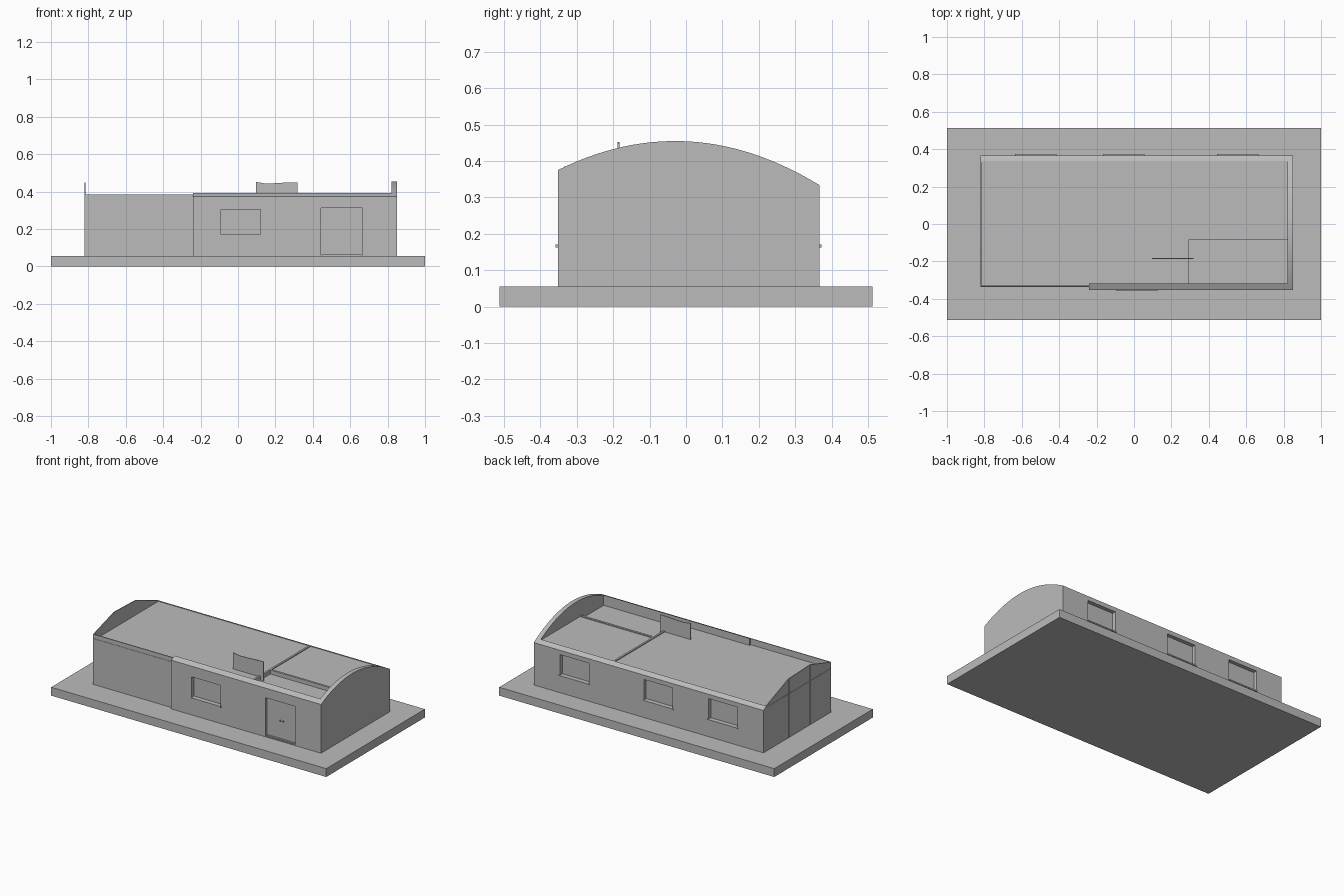
import bpy
import bmesh
from mathutils import Vector

old = bpy.data.objects.get("Cube")
if old:
    bpy.data.objects.remove(old, do_unlink=True)

grey = bpy.data.materials.new("plain_grey")
grey.use_nodes = True
grey.diffuse_color = (0.5, 0.5, 0.5, 1)
grey.node_tree.nodes["Principled BSDF"].inputs["Base Color"].default_value = (0.5, 0.5, 0.5, 1)

FLOOR = 0.055
FRONT, BACK = -0.352, 0.367
LEFT, RIGHT = -0.82, 0.85
CEIL = 0.345


def arch(y):
    """Height of the curved roof line at depth y."""
    return 0.455 - 0.77 * (y + 0.03) ** 2


def prism(name, outline, axis, start, end):
    """Extrude an outline of (across, z) points along x or y."""
    bm = bmesh.new()
    step = Vector((end - start, 0, 0)) if axis == "x" else Vector((0, end - start, 0))
    verts = [bm.verts.new((start, a, z) if axis == "x" else (a, start, z)) for a, z in outline]
    face = bm.faces.new(verts)
    out = bmesh.ops.extrude_face_region(bm, geom=[face])
    moved = [g for g in out["geom"] if isinstance(g, bmesh.types.BMVert)]
    bmesh.ops.translate(bm, verts=moved, vec=step)
    bmesh.ops.recalc_face_normals(bm, faces=bm.faces)
    mesh = bpy.data.meshes.new(name)
    bm.to_mesh(mesh)
    bm.free()
    mesh.materials.append(grey)
    obj = bpy.data.objects.new(name, mesh)
    bpy.context.collection.objects.link(obj)
    return obj


def box(name, x0, x1, y0, y1, z0, z1):
    return prism(name, [(y0, z0), (y1, z0), (y1, z1), (y0, z1)], "x", x0, x1)


def recess(wall, *bounds):
    """Cut a box-shaped recess into a wall."""
    cutter = box("cutter", *bounds)
    cutter.hide_render = True
    mod = wall.modifiers.new("recess", "BOOLEAN")
    mod.operation = "DIFFERENCE"
    mod.solver = "EXACT"
    mod.object = cutter
    bpy.context.view_layer.objects.active = wall
    bpy.ops.object.modifier_apply(modifier=mod.name)
    bpy.data.objects.remove(cutter, do_unlink=True)


# Ground slab
box("ground_slab", -1, 1, -0.512, 0.512, 0, FLOOR)

# Arched end wall
ys = [FRONT + (BACK - FRONT) * i / 28 for i in range(29)]
prism("arched_end_wall", [(BACK, FLOOR), (FRONT, FLOOR)] + [(y, arch(y)) for y in ys],
      "x", 0.82, RIGHT)


# Long walls, their tops following the roof curve
def long_wall(name, y0, y1, x0):
    return prism(name, [(y0, FLOOR), (y1, FLOOR), (y1, arch(y1)), (y0, arch(y0))], "x", x0, 0.82)


front_wall = long_wall("front_wall", FRONT, -0.317, -0.24)
back_wall = long_wall("back_wall", 0.337, BACK, LEFT)

# Windows with sills
W, SILL, HEAD, DEPTH = 0.21, 0.168, 0.305, 0.025
recess(front_wall, -0.09, -0.09 + W, FRONT - 0.05, FRONT + DEPTH, SILL, HEAD)
box("front_window_sill", -0.095, 0.125, FRONT - 0.006, FRONT + DEPTH, SILL - 0.006, SILL + 0.002)
for i, x in enumerate((-0.63, -0.16, 0.45)):
    recess(back_wall, x, x + W, BACK - DEPTH, BACK + 0.05, SILL, HEAD)
    box(f"back_window_sill_{i + 1}", x - 0.005, x + W + 0.005, BACK - DEPTH, BACK + 0.006,
        SILL - 0.006, SILL + 0.002)

# Double door with threshold and handles
recess(front_wall, 0.445, 0.665, FRONT - 0.05, FRONT + 0.016, FLOOR + 0.005, 0.312)
box("door_threshold", 0.45, 0.66, FRONT + 0.004, FRONT + 0.02, FLOOR, FLOOR + 0.01)
for side, x in (("left", 0.563), ("right", 0.543)):
    box(f"door_handle_{side}", x, x + 0.005, FRONT + 0.008, FRONT + 0.018, 0.178, 0.186)

# Glazed front wall with a thin transom
box("front_glazing", LEFT, -0.24, -0.335, -0.329, FLOOR, 0.385)
box("front_transom", LEFT, -0.24, -0.337, -0.334, 0.352, 0.357)

# Glazed end wall in three panels with sloping tops
splits = [-0.333, -0.12, 0.104, 0.337]
for i, (a, b) in enumerate(zip(splits, splits[1:])):
    prism(f"end_glazing_{i + 1}", [(a, FLOOR), (b, FLOOR), (b, arch(b)), (a, arch(a))],
          "x", LEFT, LEFT + 0.005)
for i, y in enumerate(splits[1:-1]):
    box(f"end_mullion_{i + 1}", LEFT - 0.002, LEFT + 0.001, y - 0.003, y + 0.003, FLOOR, arch(y) - 0.002)
box("end_transom", LEFT - 0.002, LEFT + 0.001, splits[0], splits[-1], 0.339, 0.344)

# Ceilings and partitions
box("main_ceiling", LEFT + 0.005, 0.282, -0.329, 0.337, CEIL - 0.015, CEIL)
box("back_room_ceiling", 0.294, 0.82, -0.07, 0.337, CEIL - 0.015, CEIL)
box("front_room_ceiling", 0.294, 0.82, -0.317, -0.084, CEIL - 0.035, CEIL - 0.02)
box("cross_partition", 0.282, 0.294, -0.317, 0.337, FLOOR, CEIL + 0.006)
box("room_partition", 0.294, 0.82, -0.084, -0.07, FLOOR, CEIL + 0.006)

# Upright roof panel with a slightly wavy top
prism("roof_panel", [(0.095, 0.31), (0.318, 0.31), (0.318, 0.45), (0.26, 0.449),
                     (0.2, 0.445), (0.14, 0.444), (0.115, 0.449), (0.095, 0.452)],
      "y", -0.188, -0.183)
